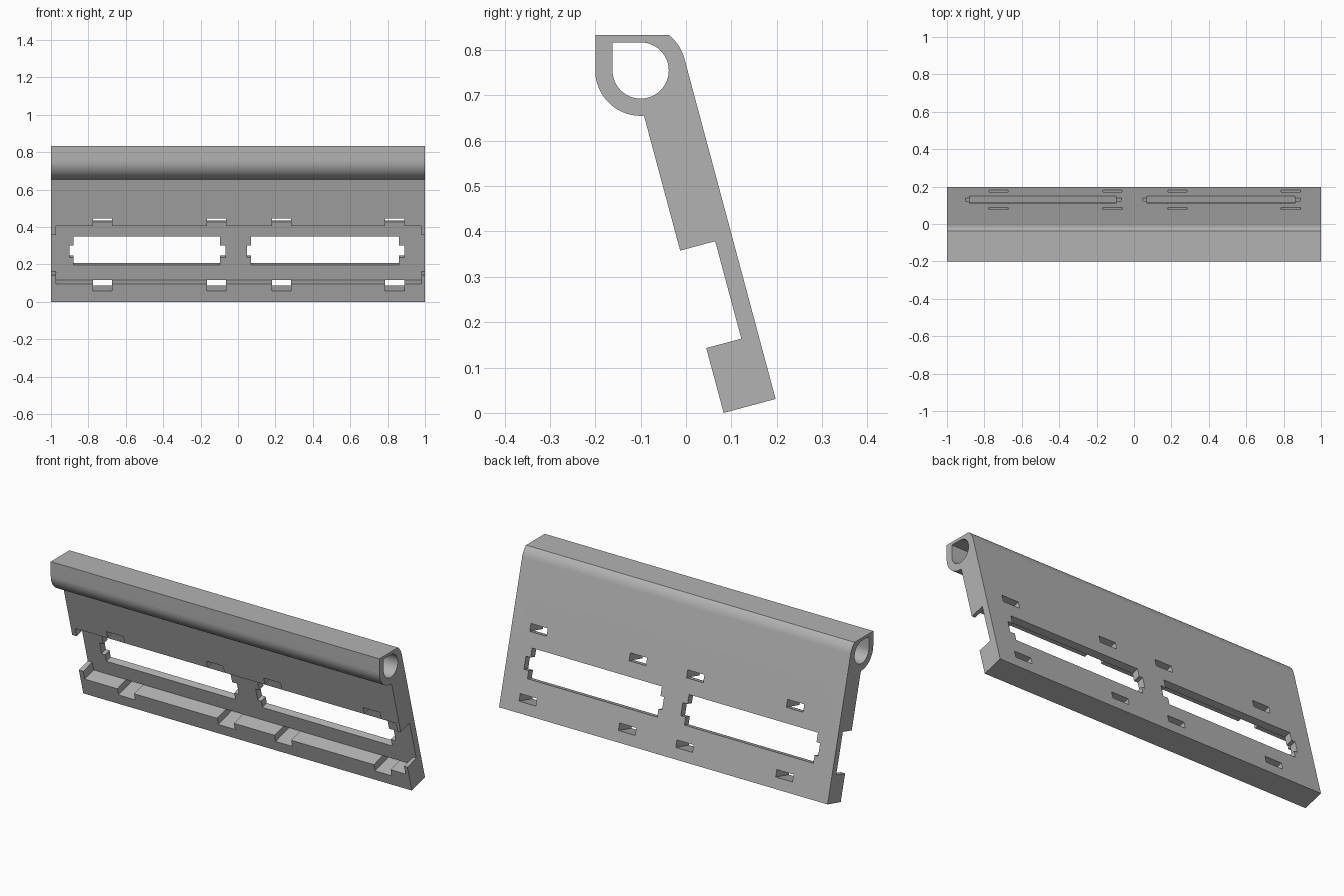
import bpy, bmesh
from math import radians, cos, sin, asin, acos, degrees
from mathutils import Matrix, Vector

cube = bpy.data.objects.get("Cube")
if cube:
    bpy.data.objects.remove(cube, do_unlink=True)

# Plate frame: local y = depth from the front face, local z = distance up the plate
TILT = 15
FRAME = Matrix.Translation((0, 0.083, 0)) @ Matrix.Rotation(radians(TILT), 4, 'X')
TO_PLATE = FRAME.inverted()
CY, CZ, R_OUT, R_IN, TOP = -0.1, 0.755, 0.1, 0.062, 0.833
DEPTH = 0.08
centre = TO_PLATE @ Vector((0, CY, CZ))
THICK = centre.y + R_OUT


def upright(y, z):
    p = TO_PLATE @ Vector((0, y, z))
    return p.y, p.z


def arc(radius, start, end, steps):
    angles = [radians(start + (end - start) * i / steps) for i in range(steps + 1)]
    return [upright(CY + radius * cos(a), CZ + radius * sin(a)) for a in angles]


def prism(name, points, x0, x1):
    bm = bmesh.new()
    face = bm.faces.new([bm.verts.new((x0, y, z)) for y, z in points])
    new = bmesh.ops.extrude_face_region(bm, geom=[face])["geom"]
    bmesh.ops.translate(bm, vec=(x1 - x0, 0, 0),
                        verts=[v for v in new if isinstance(v, bmesh.types.BMVert)])
    bmesh.ops.recalc_face_normals(bm, faces=bm.faces)
    mesh = bpy.data.meshes.new(name)
    bm.to_mesh(mesh)
    bm.free()
    obj = bpy.data.objects.new(name, mesh)
    bpy.context.collection.objects.link(obj)
    return obj


cutters = []


def cut(x0, x1, t0, t1, d0=-0.1, d1=0.3):
    cutters.append(prism("cutter", [(d0, t0), (d1, t0), (d1, t1), (d0, t1)], x0, x1))


# Plate with rolled top tube and a shallow front channel
top_angle = degrees(asin((TOP - CZ) / R_OUT))
join_angle = 360 + TILT - degrees(acos(-centre.y / R_OUT))
outline = [(0, 0), (THICK, 0)]
outline += arc(R_OUT, TILT, top_angle, 10)
outline += [upright(CY - R_OUT, TOP)]
outline += arc(R_OUT, 180, join_angle, 24)
outline += [(0, 0.3705), (DEPTH, 0.3705), (DEPTH, 0.148), (0, 0.148)]
body = prism("hinged_plate", outline, -1, 1)

# Tube bore with one square corner
bore = arc(R_IN, -180, 90, 48) + [upright(CY - R_IN, CZ + R_IN)]
cutters.append(prism("cutter", bore, -1.1, 1.1))

# Taller pocket between the ends
LOW, HIGH = 0.0985, 0.42
cut(-0.973, 0.98, LOW, HIGH, d1=DEPTH)

# Two windows with end ears
for x0, x1 in ((-0.88, -0.095), (0.07, 0.86)):
    cut(x0, x1, 0.1825, 0.341)
    cut(x0 - 0.022, x1 + 0.029, 0.224, 0.292)

# Clip slots above and below the pocket
for x in (-0.775, -0.167, 0.182, 0.787):
    cut(x, x + 0.102, LOW - 0.039, LOW)
    cut(x, x + 0.102, HIGH, HIGH + 0.041)

for cutter in cutters:
    cutter.hide_render = True
    mod = body.modifiers.new("cut", 'BOOLEAN')
    mod.operation, mod.solver, mod.object = 'DIFFERENCE', 'EXACT', cutter

# Bake the cuts, then tilt the plate into place
bpy.context.view_layer.update()
baked = bpy.data.meshes.new_from_object(body.evaluated_get(bpy.context.evaluated_depsgraph_get()))
body.modifiers.clear()
body.data = baked
for cutter in cutters:
    bpy.data.objects.remove(cutter, do_unlink=True)
body.data.transform(FRAME)

# Plain grey finish
grey = bpy.data.materials.new("plain_grey")
grey.use_nodes = True
colour = (0.45, 0.45, 0.45, 1)
grey.diffuse_color = colour
grey.node_tree.nodes["Principled BSDF"].inputs["Base Color"].default_value = colour
body.data.materials.clear()
body.data.materials.append(grey)

bpy.ops.object.select_all(action='DESELECT')
body.select_set(True)
bpy.context.view_layer.objects.active = body
bpy.ops.object.shade_smooth_by_angle(angle=radians(30))
